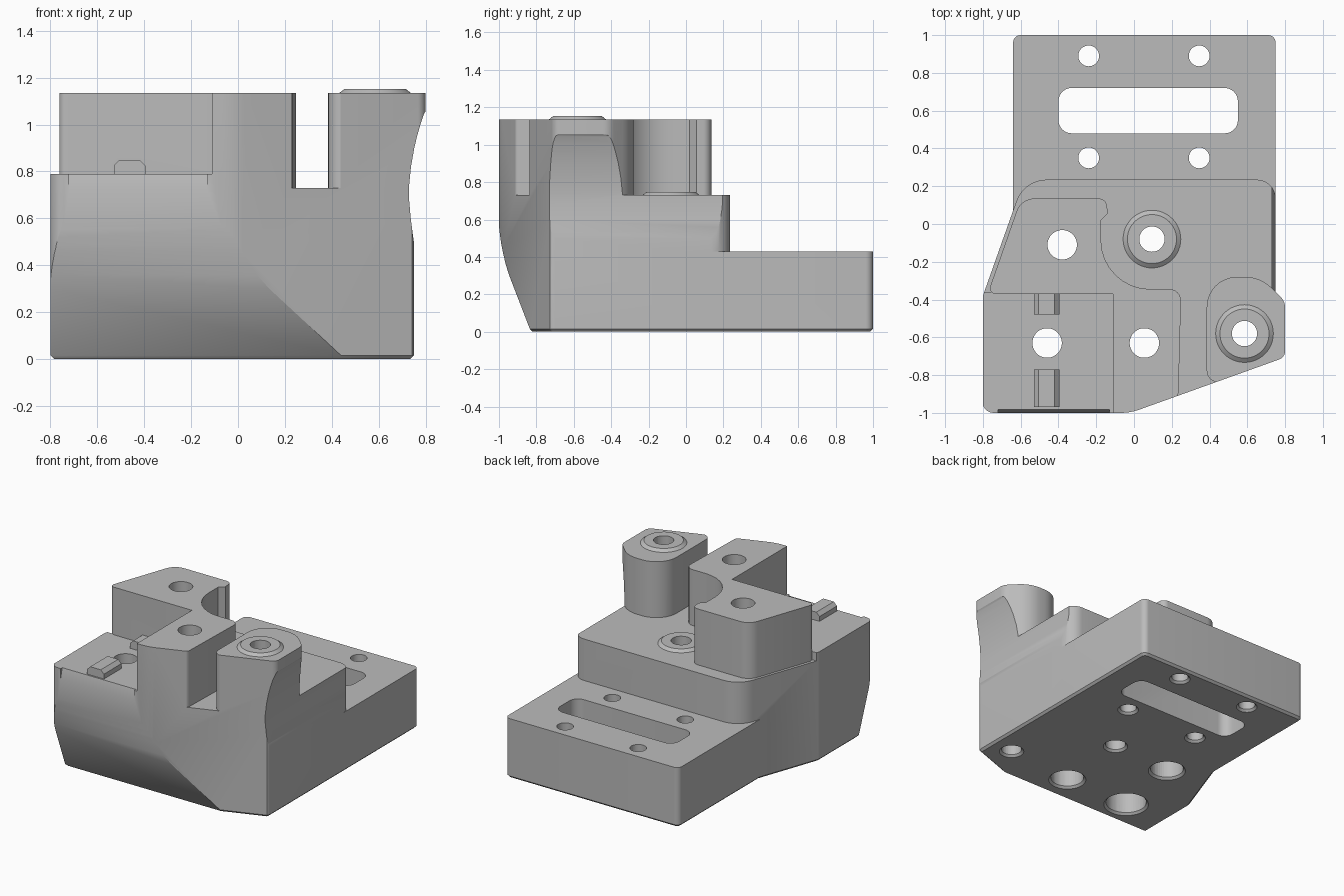
import bpy, bmesh, math
from mathutils import Vector

cube = bpy.data.objects.get("Cube")
if cube:
    bpy.data.objects.remove(cube, do_unlink=True)

grey = bpy.data.materials.new("plain grey")
grey.use_nodes = True
grey.diffuse_color = (0.5, 0.5, 0.5, 1)
grey.node_tree.nodes["Principled BSDF"].inputs["Base Color"].default_value = (0.5, 0.5, 0.5, 1)


def rounded(points, steps=8):
    """Outline with each (x, y, radius) corner filleted."""
    out = []
    for i, (x, y, r) in enumerate(points):
        p = Vector((x, y))
        if r == 0:
            out.append(p)
            continue
        a = (Vector(points[i - 1][:2]) - p).normalized()
        b = (Vector(points[(i + 1) % len(points)][:2]) - p).normalized()
        half = math.acos(max(-1, min(1, a.dot(b)))) / 2
        centre = p + (a + b).normalized() * (r / math.sin(half))
        s = p + a * (r / math.tan(half)) - centre
        e = p + b * (r / math.tan(half)) - centre
        start = math.atan2(s.y, s.x)
        sweep = math.atan2(s.x * e.y - s.y * e.x, s.dot(e))
        for k in range(steps + 1):
            t = start + sweep * k / steps
            out.append(centre + Vector((math.cos(t), math.sin(t))) * r)
    return out


def inset(outline, d):
    """Move a counter-clockwise outline inwards."""
    out = []
    for i, p in enumerate(outline):
        u = (p - outline[i - 1]).normalized()
        v = (outline[(i + 1) % len(outline)] - p).normalized()
        n, m = Vector((-u.y, u.x)), Vector((-v.y, v.x))
        out.append(p + (n + m) * (d / (1 + n.dot(m))))
    return out


def finish(name, bm):
    bmesh.ops.recalc_face_normals(bm, faces=bm.faces[:])
    mesh = bpy.data.meshes.new(name)
    bm.to_mesh(mesh)
    bm.free()
    mesh.materials.append(grey)
    ob = bpy.data.objects.new(name, mesh)
    bpy.context.collection.objects.link(ob)
    return ob


def prism(name, points, low, high, axis="z", chamfer=0):
    """Extrude a filleted outline along an axis, with an optional bottom chamfer."""
    place = {"z": lambda a, b, h: (a, b, h),
             "x": lambda a, b, h: (h, a, b),
             "y": lambda a, b, h: (a, h, b)}[axis]
    line = rounded([(*p, 0)[:3] for p in points])
    levels = [(line, low), (line, high)]
    if chamfer:
        levels = [(inset(line, chamfer), low), (line, low + chamfer), (line, high)]
    bm = bmesh.new()
    rings = [[bm.verts.new(place(p.x, p.y, h)) for p in pts] for pts, h in levels]
    bm.faces.new(rings[0][::-1])
    bm.faces.new(rings[-1])
    n = len(line)
    for lo, hi in zip(rings, rings[1:]):
        for i in range(n):
            j = (i + 1) % n
            bm.faces.new((lo[i], lo[j], hi[j], hi[i]))
    return finish(name, bm)


def box(name, x0, x1, y0, y1, z0, z1):
    return prism(name, [(x0, y0), (x1, y0), (x1, y1), (x0, y1)], z0, z1)


def cone(name, x, y, z0, z1, r0, r1):
    bm = bmesh.new()
    bmesh.ops.create_cone(bm, cap_ends=True, segments=48, radius1=r0, radius2=r1, depth=z1 - z0)
    bmesh.ops.translate(bm, verts=bm.verts[:], vec=(x, y, (z0 + z1) / 2))
    return finish(name, bm)


def combine(target, tool, operation):
    tool.hide_render = True
    mod = target.modifiers.new("combine", "BOOLEAN")
    mod.operation, mod.solver, mod.object = operation, "EXACT", tool
    bpy.context.view_layer.objects.active = target
    bpy.ops.object.modifier_apply(modifier=mod.name)
    bpy.data.objects.remove(tool, do_unlink=True)


# Main body with its raised front corner left after lowering the rest
body = prism("machined_bracket", [
    (-0.8, -1.1, 0), (0, -1.1, 0), (0.4, -0.93, 0), (0.75, -0.728, 0.05),
    (0.75, 0.235, 0.1), (-0.582, 0.235, 0.17), (-0.8, -0.38, 0.03)], 0, 0.79, chamfer=0.015)
combine(body, box("right_step", 0, 1, -1.3, 0.5, 0.73, 1), "DIFFERENCE")
combine(body, box("rear_step", -1, 0.5, -0.36, 0.6, 0.73, 1.1), "DIFFERENCE")

# Rear mounting plate
plate = prism("rear_plate", [
    (-0.64, 0, 0), (0.75, 0, 0), (0.75, 1, 0.04), (-0.64, 1, 0.04)], 0, 0.43, chamfer=0.015)
combine(body, plate, "UNION")

# Tall angled block wrapping round the low boss
block = prism("tall_block", [
    (-0.598, 0.135, 0.1), (-0.775, -0.37, 0.03), (-0.11, -0.37, 0), (-0.11, -1.1, 0),
    (-0.08, -1.1, 0), (0.235, -0.909, 0.04), (0.25, -0.345, 0.06), (-0.175, -0.345, 0.26),
    (-0.175, 0.02, 0), (-0.14, 0.055, 0), (-0.145, 0.135, 0.045)], 0.65, 1.135)
combine(body, block, "UNION")

# Corner pillar
pillar = prism("corner_pillar", [
    (0.385, -0.852, 0.06), (0.8, -0.76, 0), (0.8, -0.41, 0.08), (0.67, -0.28, 0.2),
    (0.385, -0.28, 0.16)], 0.65, 1.135)
combine(body, pillar, "UNION")

# Raised rings round the two boss holes
for x, y, z in ((0.095, -0.08, 0.73), (0.585, -0.58, 1.135)):
    combine(body, cone("boss_ring", x, y, z - 0.02, z + 0.018, 0.178, 0.13), "UNION")

# Two small locating ribs
for y0, y1 in ((-0.97, -0.77), (-0.48, -0.35)):
    rib = prism("locating_rib", [
        (-0.53, 0.77), (-0.395, 0.77), (-0.395, 0.825), (-0.42, 0.85),
        (-0.505, 0.85), (-0.53, 0.825)], y0, y1, "y")
    combine(body, rib, "UNION")

# Trim to the slanted front footprint
footprint = prism("footprint", [
    (-0.8, -1, 0.06), (-0.02, -1, 0.3), (0.8, -0.706, 0.05), (0.83, 1.2, 0),
    (-0.9, 1.2, 0)], 0, 1.5, chamfer=0.015)
combine(body, footprint, "INTERSECT")

# Curved underside of the nose, and the thin lip above it
nose = prism("nose_cutter", [
    (-1.3, -0.1), (-0.72, -0.1), (-0.82, 0), (-0.835, 0.015), (-0.945, 0.3), (-0.964, 0.36),
    (-0.978, 0.42), (-0.988, 0.47), (-0.995, 0.52), (-1.001, 0.575), (-1.3, 0.575)], -1.2, 1.2, "x")
combine(body, nose, "DIFFERENCE")
lip = prism("lip_cutter", [
    (-1.1, 0.7), (-1.005, 0.7), (-0.982, 0.79), (-0.982, 0.84), (-1.1, 0.84)], -0.72, -0.13, "x")
combine(body, lip, "DIFFERENCE")

# Hollowed side face of the pillar and body
hollow = prism("side_cutter", [
    (0.753, 0.48), (1, 0.48), (1, 1.075), (0.812, 1.075), (0.793, 1.045), (0.778, 1),
    (0.764, 0.95), (0.752, 0.9), (0.738, 0.82), (0.73, 0.74), (0.73, 0.68), (0.737, 0.6),
    (0.746, 0.53)], -1.2, 0.5, "y")
combine(body, hollow, "DIFFERENCE")

# Slot in the rear plate
slot = prism("slot_cutter", [
    (-0.4, 0.48, 0.07), (0.55, 0.48, 0.07), (0.55, 0.72, 0.07), (-0.4, 0.72, 0.07)], -0.1, 0.6)
combine(body, slot, "DIFFERENCE")

# Through holes: position, radius, bottom radius, bottom bore depth
holes = [(x, y, 0.055, 0.055, 0) for x in (-0.24, 0.345) for y in (0.35, 0.89)]
holes += [(0.095, -0.08, 0.067, 0.067, 0), (0.585, -0.58, 0.067, 0.067, 0),
          (-0.38, -0.11, 0.078, 0.11, 0.45), (0.055, -0.63, 0.078, 0.11, 0.45),
          (-0.46, -0.63, 0.078, 0.135, 0.4)]
for x, y, r, bore, depth in holes:
    combine(body, cone("hole_cutter", x, y, -0.1, 1.4, r, r), "DIFFERENCE")
    if depth:
        combine(body, cone("bore_cutter", x, y, -0.1, depth, bore, bore), "DIFFERENCE")
    combine(body, cone("chamfer_cutter", x, y, -0.1, 0.016, bore + 0.115, bore - 0.001), "DIFFERENCE")

# Smooth curved walls while keeping machined edges sharp
bpy.ops.object.select_all(action="DESELECT")
body.select_set(True)
bpy.context.view_layer.objects.active = body
bpy.ops.object.shade_smooth_by_angle(angle=math.radians(25))
